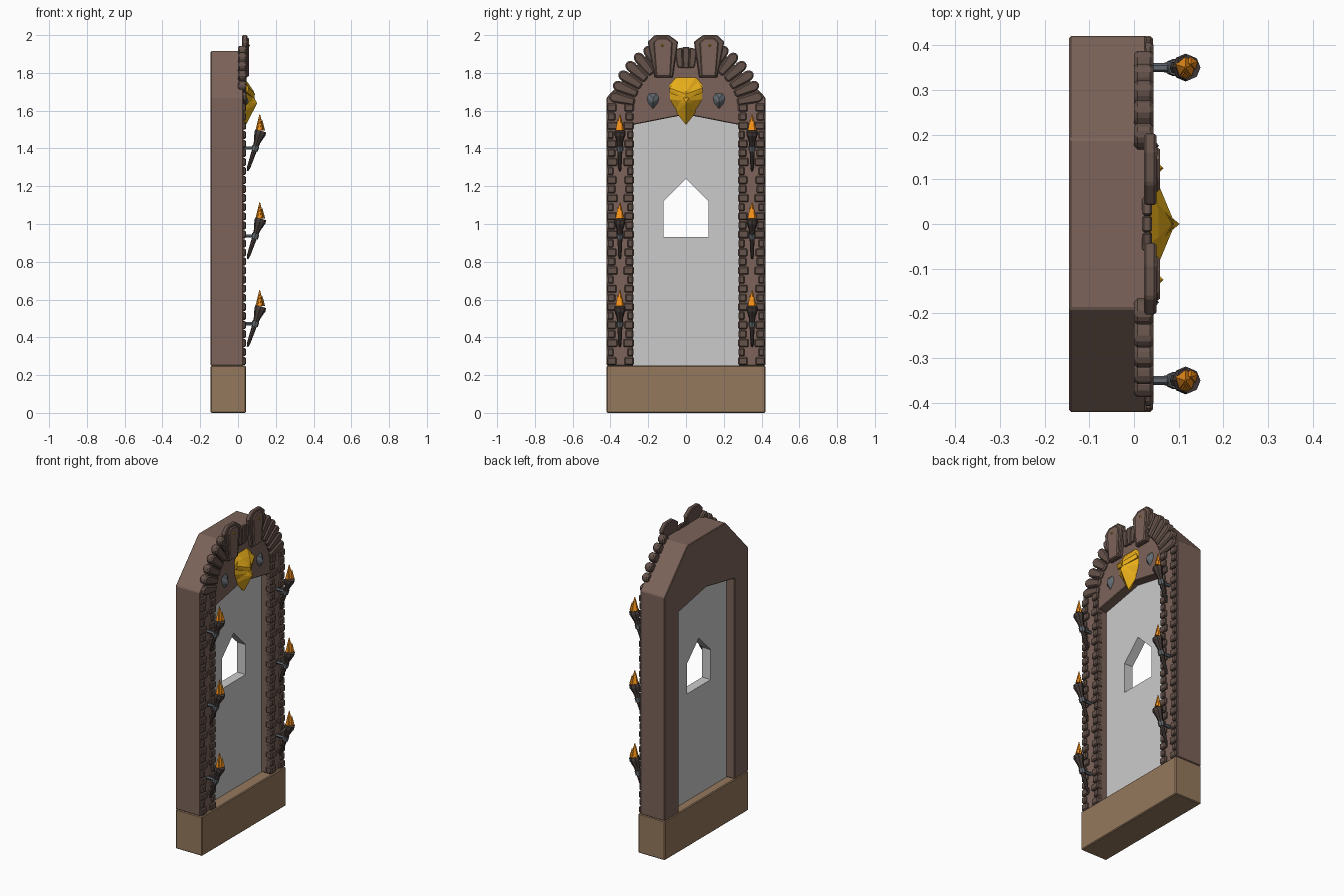
import bpy, bmesh, math
from mathutils import Vector

if "Cube" in bpy.data.objects:
    bpy.data.objects.remove(bpy.data.objects["Cube"])


def material(name, r, g, b):
    m = bpy.data.materials.new(name)
    m.diffuse_color = (r, g, b, 1)
    m.use_nodes = True
    m.node_tree.nodes["Principled BSDF"].inputs["Base Color"].default_value = m.diffuse_color
    return m


BROWN = material("brown_stone", 0.20, 0.125, 0.10)
DARK = material("dark_brick", 0.13, 0.085, 0.07)
TAN = material("tan_base", 0.30, 0.19, 0.11)
GOLD = material("gold", 0.80, 0.42, 0.01)
SLATE = material("slate", 0.12, 0.14, 0.16)
CHAR = material("charred_wood", 0.06, 0.045, 0.04)
FIRE = material("flame_orange", 0.90, 0.28, 0.01)


def finish(name, bm, mat=None, bevel=0):
    bmesh.ops.recalc_face_normals(bm, faces=bm.faces)
    me = bpy.data.meshes.new(name)
    bm.to_mesh(me)
    bm.free()
    ob = bpy.data.objects.new(name, me)
    bpy.context.collection.objects.link(ob)
    if mat:
        me.materials.append(mat)
    if bevel:
        mod = ob.modifiers.new("bevel", 'BEVEL')
        mod.width, mod.segments = bevel, 1
    return ob


def prisms(name, loops, x0, x1, mat=None, bevel=0):
    """Extrude (y, z) outlines along x, all in one object."""
    bm = bmesh.new()
    for loop in loops:
        f = bm.faces.new([bm.verts.new((x0, y, z)) for y, z in loop])
        ext = bmesh.ops.extrude_face_region(bm, geom=[f], use_keep_orig=True)
        vs = [g for g in ext["geom"] if isinstance(g, bmesh.types.BMVert)]
        bmesh.ops.translate(bm, verts=vs, vec=(x1 - x0, 0, 0))
    return finish(name, bm, mat, bevel)


def rect(y0, y1, z0, z1):
    return [(y0, z0), (y1, z0), (y1, z1), (y0, z1)]


def mirrored(right):
    """Complete a half outline given from the bottom right up to the top."""
    return right + [(-y, z) for y, z in reversed(right) if y > 0]


def hull(name, pts, mat, both=True):
    bm = bmesh.new()
    for x, y, z in pts:
        bm.verts.new((x, y, z))
        if both and y:
            bm.verts.new((x, -y, z))
    res = bmesh.ops.convex_hull(bm, input=bm.verts)
    inner = [v for v in res["geom_interior"] if isinstance(v, bmesh.types.BMVert)]
    bmesh.ops.delete(bm, geom=inner, context='VERTS')
    return finish(name, bm, mat)


def lathe(name, spans, sides, mat, loc, tilt=0):
    """Stack of cone segments (z0, z1, r0, r1, x, y) in one object."""
    bm = bmesh.new()
    for z0, z1, r0, r1, x, y in spans:
        c = bmesh.ops.create_cone(bm, cap_ends=True, segments=sides, radius1=r0, radius2=r1, depth=z1 - z0)
        bmesh.ops.translate(bm, verts=c["verts"], vec=(x, y, (z0 + z1) / 2))
    ob = finish(name, bm, mat)
    ob.location = loc
    ob.rotation_euler.y = tilt
    return ob


# base block and arched frame
prisms("base", [rect(-0.42, 0.42, 0, 0.25)], -0.145, 0.042, TAN, 0.005)
outer = mirrored([(0.42, 0.25), (0.42, 1.67), (0.19, 1.915)])
inner = [(-0.28, 0.25), (-0.28, 1.525), (0, 1.58), (0.28, 1.525), (0.28, 0.25)]
prisms("frame", [outer + inner], -0.145, 0.028, BROWN, 0.004)

# door panel with a pointed window
door = prisms("door_panel", [mirrored([(0.282, 0.245), (0.282, 1.527), (0, 1.582)])], -0.09, -0.03)
cutter = prisms("window_cutter", [mirrored([(0.12, 0.93), (0.12, 1.12), (0, 1.24)])], -0.2, 0.1)
cutter.hide_render = True
cut = door.modifiers.new("window", 'BOOLEAN')
cut.operation, cut.solver, cut.object = 'DIFFERENCE', 'EXACT', cutter
bpy.context.view_layer.objects.active = door
bpy.ops.object.modifier_apply(modifier=cut.name)
bpy.data.objects.remove(cutter)

# brick edging on both pillars
ROWS = 29
pitch = 1.39 / ROWS
for s, side in ((1, "right"), (-1, "left")):
    bricks = []
    for i in range(ROWS):
        z = 0.25 + i * pitch
        w = (0.05, 0.035, 0.056, 0.044)[i % 4]
        out = 0.003 * (i % 2)
        a = sorted((s * (0.418 - out), s * (0.418 - w)))
        b = sorted((s * (0.276 + out), s * (0.276 + w)))
        bricks += [rect(*a, z + 0.003, z + pitch - 0.003), rect(*b, z + 0.003, z + pitch - 0.003)]
    prisms("pillar_bricks_" + side, bricks, 0.0, 0.042, DARK, 0.006)

# radial arch stones
CZ = 1.58


def polar(r, deg):
    a = math.radians(deg)
    return (r * math.cos(a), CZ + r * math.sin(a))


stones = []
N, A0, A1 = 6, 9, 64
step = (A1 - A0) / N
for i in range(N):
    a = A0 + i * step
    loop = [polar(0.28, a + 0.5), polar(0.395, a + 0.4), polar(0.418, a + step * 0.3),
            polar(0.418, a + step * 0.7), polar(0.395, a + step - 0.4), polar(0.28, a + step - 0.5)]
    stones += [loop, [(-y, z) for y, z in loop]]
prisms("arch_stones", stones, 0.0, 0.044, DARK, 0.008)
keys = [[(-0.045, 1.83), (-0.017, 1.825), (-0.02, 1.935), (-0.06, 1.925)],
        [(-0.015, 1.825), (0.015, 1.825), (0.018, 1.937), (-0.018, 1.937)]]
keys.append([(-y, z) for y, z in keys[0]])
prisms("key_stones", keys, 0.018, 0.04, DARK, 0.004)

# crest plates with an inset panel and gold stud
for s, side in ((1, "right"), (-1, "left")):
    plate = [(0.07, 1.775), (0.165, 1.775), (0.203, 1.965), (0.165, 2.0), (0.09, 2.0), (0.042, 1.965)]
    panel = [(0.082, 1.78), (0.158, 1.78), (0.172, 1.96), (0.15, 1.985), (0.1, 1.985), (0.072, 1.96)]
    prisms("crest_plate_" + side, [[(s * y, z) for y, z in plate]], 0.022, 0.05, DARK, 0.005)
    prisms("crest_panel_" + side, [[(s * y, z) for y, z in panel]], 0.04, 0.058, BROWN, 0.005)
    hull("crest_stud_" + side, [(0.055, s * 0.125 + dy, 1.945 + dz) for dy, dz in
         ((0.011, 0), (-0.011, 0), (0, 0.011), (0, -0.011))] + [(0.066, s * 0.125, 1.945)], GOLD, False)
    # small faceted slate heads
    gy = s * 0.175
    hull("slate_head_" + side, [(0.025, gy + dy, 1.65 + dz) for dy, dz in
         ((0.02, 0.045), (-0.02, 0.045), (0.035, 0.02), (-0.035, 0.02), (0.028, -0.01), (-0.028, -0.01), (0, -0.045))]
         + [(0.05, gy, 1.665), (0.056, gy, 1.645)], SLATE, False)

# gold bird head: skull, beak, brows
hull("bird_skull", [(0.025, 0.05, 1.78), (0.035, 0.088, 1.735), (0.035, 0.085, 1.66), (0.025, 0.05, 1.60),
                    (0.055, 0.03, 1.745), (0.085, 0, 1.70), (0.09, 0, 1.65), (0.055, 0.055, 1.69)], GOLD)
hull("bird_beak", [(0.078, 0.02, 1.68), (0.102, 0, 1.64), (0.07, 0, 1.58), (0.042, 0, 1.525),
                   (0.025, 0, 1.53), (0.025, 0.055, 1.63), (0.025, 0.052, 1.59), (0.06, 0.035, 1.64)], GOLD)
for s, side in ((1, "right"), (-1, "left")):
    hull("bird_brow_" + side, [(0.09, s * 0.004, 1.69), (0.085, s * 0.012, 1.665), (0.055, s * 0.088, 1.72),
                               (0.05, s * 0.088, 1.695), (0.04, s * 0.06, 1.75), (0.03, s * 0.08, 1.70)], GOLD, False)

# wall torches, three per pillar
tilt = math.atan2(0.07, 0.21)
handle = [(0, 0.02, 0.004, 0.009), (0.02, 0.13, 0.009, 0.014), (0.13, 0.165, 0.014, 0.018),
          (0.165, 0.205, 0.018, 0.03), (0.205, 0.225, 0.031, 0.029)]
flames = [(0, 0.085, 0.024, 0.002, -0.003, 0), (0, 0.055, 0.016, 0.001, 0.01, 0.008), (0, 0.06, 0.015, 0.001, -0.004, -0.011)]
for s, side in ((1, "right"), (-1, "left")):
    for k in range(3):
        y, z = s * 0.35, 0.35 + 0.465 * k
        tag = f"{side}_{k + 1}"
        lathe("torch_" + tag, [h + (0, 0) for h in handle], 8, CHAR, (0.05, y, z), tilt)
        lathe("torch_collar_" + tag, [(0.115, 0.14, 0.019, 0.019, 0, 0)], 8, SLATE, (0.05, y, z), tilt)
        lathe("torch_bracket_" + tag, [(0, 0.065, 0.01, 0.01, 0, 0)], 6, SLATE, (0.02, y, z + 0.122), math.pi / 2)
        lathe("torch_flame_" + tag, flames, 5, FIRE, (0.118, y, z + 0.215))
